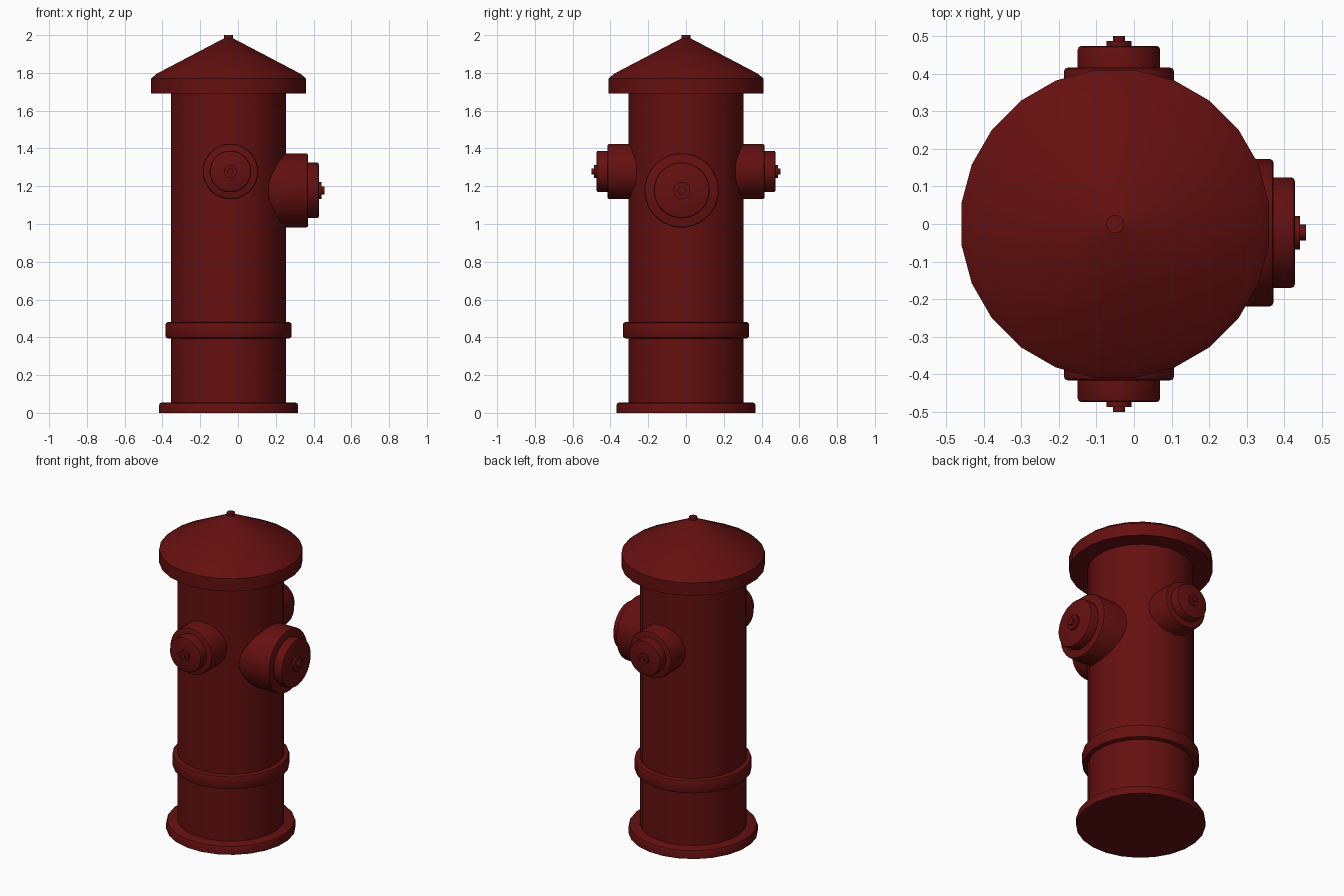
import bpy, bmesh, math
from mathutils import Matrix, Vector

cube = bpy.data.objects.get("Cube")
if cube:
    bpy.data.objects.remove(cube, do_unlink=True)

red = bpy.data.materials.new("dark red paint")
red.use_nodes = True
colour = (0.13, 0.005, 0.005, 1)
red.diffuse_color = colour
red.node_tree.nodes["Principled BSDF"].inputs["Base Color"].default_value = colour


def lathe(name, profile, origin, axis=(0, 0, 1), sides=24):
    """Closed solid turned from (radius, distance) pairs along an axis."""
    bm = bmesh.new()
    rings = []
    for r, h in profile:
        ring = []
        for i in range(sides):
            a = math.tau * (i + 0.5) / sides
            ring.append(bm.verts.new((r * math.cos(a), r * math.sin(a), h)))
        rings.append(ring)
    for low, high in zip(rings, rings[1:]):
        for i in range(sides):
            j = (i + 1) % sides
            bm.faces.new((low[i], low[j], high[j], high[i]))
    bm.faces.new(rings[0][::-1])
    bm.faces.new(rings[-1])
    turn = Vector((0, 0, 1)).rotation_difference(Vector(axis)).to_matrix().to_4x4()
    bm.transform(Matrix.Translation(origin) @ turn)
    bmesh.ops.recalc_face_normals(bm, faces=bm.faces)
    mesh = bpy.data.meshes.new(name)
    bm.to_mesh(mesh)
    bm.free()
    mesh.materials.append(red)
    obj = bpy.data.objects.new(name, mesh)
    bpy.context.collection.objects.link(obj)
    bpy.ops.object.select_all(action="DESELECT")
    obj.select_set(True)
    bpy.context.view_layer.objects.active = obj
    bpy.ops.object.shade_smooth_by_angle(angle=math.radians(30))
    return obj


def rounded(r, start, end, b=0.012, both=True):
    """Disc profile with softened rims."""
    c = b * 0.3
    top = [(r, end - b), (r - c, end - c), (r - b, end)]
    bottom = [(r - b, start), (r - c, start + c), (r, start + b)] if both else [(r, start)]
    return bottom + top


# Upright barrel, foot, band and roof
centre = (-0.05, 0, 0)
lathe("barrel", [(0.307, 0.02), (0.307, 1.7)], centre)
lathe("foot_flange", rounded(0.372, 0, 0.056, 0.018, False), centre)
lathe("lower_band", rounded(0.337, 0.395, 0.48), centre)
lathe("roof", [(0.413, 1.69), (0.413, 1.77), (0.385, 1.795), (0.02, 1.985)], centre)
lathe("roof_pin", [(0.024, 1.96), (0.024, 2.0)], centre)


def outlet(name, origin, axis, radius, steps):
    """Stepped hose outlet: neck, cap, nut and pin."""
    neck, cap, nut, pin = steps
    lathe(name + "_neck", rounded(radius, 0.1, neck, 0.01, False), origin, axis, 32)
    lathe(name + "_cap", rounded(radius * 0.75, neck - 0.02, cap, 0.01, False), origin, axis, 32)
    lathe(name + "_nut", [(radius * 0.23, cap - 0.01), (radius * 0.23, nut)], origin, axis, 16)
    lathe(name + "_pin", [(radius * 0.11, nut - 0.01), (radius * 0.11, pin)], origin, axis, 16)


# Two small outlets front and back, one large outlet on the left
for label, side in (("front", -1), ("back", 1)):
    outlet(label + "_outlet", (-0.04, 0, 1.278), (0, side, 0), 0.147, (0.416, 0.474, 0.487, 0.5))
outlet("left_outlet", (0, -0.023, 1.178), (1, 0, 0), 0.197, (0.371, 0.428, 0.441, 0.457))
